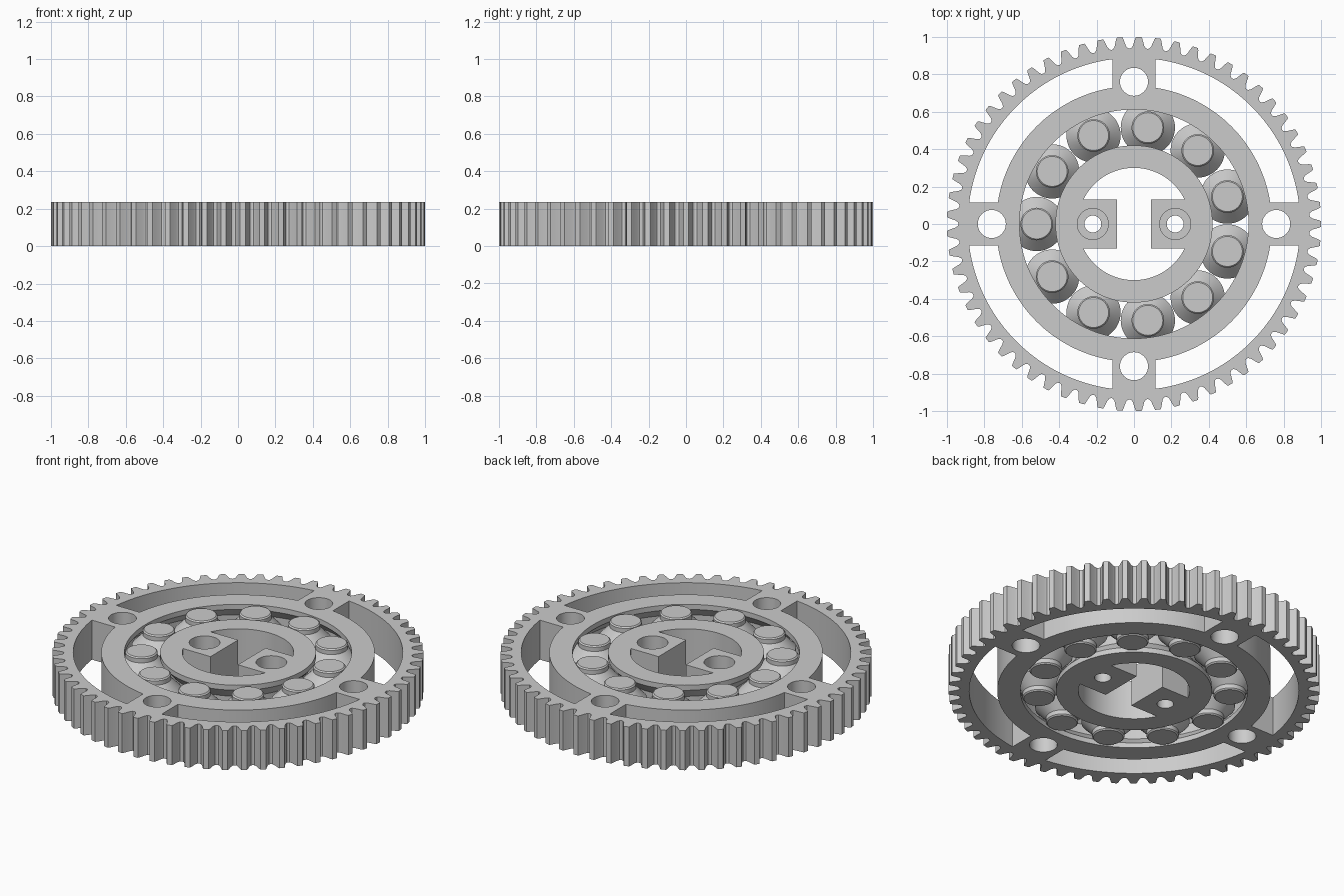
import bpy
import bmesh
from math import sin, cos, asin, pi, sqrt, radians

if "Cube" in bpy.data.objects:
    bpy.data.objects.remove(bpy.data.objects["Cube"])

H = 0.235          # overall thickness
TEETH = 61
ROLLERS = 11
PITCH_R = 0.52     # circle the rollers sit on

grey = bpy.data.materials.new("plain grey")
grey.use_nodes = True
grey.diffuse_color = (0.6, 0.6, 0.6, 1)
grey.node_tree.nodes["Principled BSDF"].inputs["Base Color"].default_value = (0.6, 0.6, 0.6, 1)


def stack(name, loops):
    """Solid skinned through matching loops of points, capped at both ends."""
    bm = bmesh.new()
    rings = [[bm.verts.new(p) for p in loop] for loop in loops]
    n = len(rings[0])
    for low, high in zip(rings, rings[1:]):
        for i in range(n):
            j = (i + 1) % n
            bm.faces.new((low[i], low[j], high[j], high[i]))
    bm.faces.new(rings[0][::-1])
    bm.faces.new(rings[-1])
    bmesh.ops.recalc_face_normals(bm, faces=bm.faces)
    mesh = bpy.data.meshes.new(name)
    bm.to_mesh(mesh)
    bm.free()
    mesh.materials.append(grey)
    obj = bpy.data.objects.new(name, mesh)
    bpy.context.collection.objects.link(obj)
    return obj


def prism(name, outline, z0, z1):
    return stack(name, [[(x, y, z) for x, y in outline] for z in (z0, z1)])


def arc(r, a0, a1, n):
    return [(r * cos(a0 + (a1 - a0) * i / n), r * sin(a0 + (a1 - a0) * i / n))
            for i in range(n + 1)]


def lathe(name, profile, n, cx=0, cy=0):
    """Solid of revolution from (radius, height) pairs."""
    return stack(name, [[(cx + x, cy + y, z) for x, y in arc(r, 0, 2 * pi, n)[:-1]]
                        for r, z in profile])


def cylinder(name, r, x, y, z0=-0.1, z1=H + 0.1):
    return lathe(name, [(r, z0), (r, z1)], 40, x, y)


def select(obj):
    bpy.ops.object.select_all(action="DESELECT")
    obj.select_set(True)
    bpy.context.view_layer.objects.active = obj


def cut(obj, cutters):
    select(obj)
    for cutter in cutters:
        mod = obj.modifiers.new("cut", "BOOLEAN")
        mod.operation = "DIFFERENCE"
        mod.solver = "EXACT"
        mod.object = cutter
        bpy.ops.object.modifier_apply(modifier=mod.name)
        bpy.data.objects.remove(cutter)


def smooth(obj):
    select(obj)
    bpy.ops.object.shade_smooth_by_angle(angle=radians(25))


def vee(rim, deep):
    """Race wall: straight lips, sloped flanks and a flat floor."""
    lip, flank = 0.03, 0.09
    return [(rim, lip), (deep, flank), (deep, H - flank), (rim, H - lip)]


# Toothed outer ring
tooth = [(-0.5, 0.938), (-0.4, 0.941), (-0.31, 0.953), (-0.19, 0.99), (-0.14, 1.0),
         (0.14, 1.0), (0.19, 0.99), (0.31, 0.953), (0.4, 0.941)]
outline = []
for i in range(TEETH):
    for f, r in tooth:
        a = 2 * pi * (i + f) / TEETH
        outline.append((r * cos(a), r * sin(a)))
gear = prism("toothed_outer_ring", outline, 0, H)

# Outer race, four curved windows and four bolt holes
cutters = [lathe("race_cutter", [(0.612, -0.1)] + vee(0.612, 0.672) + [(0.612, H + 0.1)], 128)]
r_in, r_out, half = 0.737, 0.888, 0.115
a_in, a_out = asin(half / r_in), asin(half / r_out)
for k in range(4):
    t = k * pi / 2
    window = (arc(r_out, t + a_out, t + pi / 2 - a_out, 32)
              + arc(r_in, t + pi / 2 - a_in, t + a_in, 32))
    cutters.append(prism("window_cutter", window, -0.1, H + 0.1))
    cutters.append(cylinder("bolt_cutter", 0.075, 0.76 * cos(t), 0.76 * sin(t)))
cut(gear, cutters)
smooth(gear)

# Inner hub with two screw blocks
hub = lathe("inner_hub", [(0.42, 0)] + vee(0.42, 0.368) + [(0.42, H)], 96)
bore, block_y, block_x = 0.30, 0.13, 0.09
a = asin(block_y / bore)
opening = ([(block_x, -block_y), (block_x, block_y)] + arc(bore, a, pi - a, 36)
           + [(-block_x, block_y), (-block_x, -block_y)] + arc(bore, pi + a, 2 * pi - a, 36))
cutters = [prism("opening_cutter", opening, -0.1, H + 0.1)]
for side in (-1, 1):
    x = side * 0.22
    cutters.append(cylinder("counterbore_cutter", 0.083, x, 0, 0.09))
    cutters.append(cylinder("screw_cutter", 0.045, x, 0))
cut(hub, cutters)
smooth(hub)

# Barrel rollers between the races
lower = [(0.080, 0), (0.087, 0.007), (0.087, 0.032), (0.145, 0.092)]
profile = lower + [(r, H - z) for r, z in reversed(lower)]
for k in range(ROLLERS):
    a = pi + 2 * pi * k / ROLLERS
    smooth(lathe("roller_%d" % (k + 1), profile, 48, PITCH_R * cos(a), PITCH_R * sin(a)))
